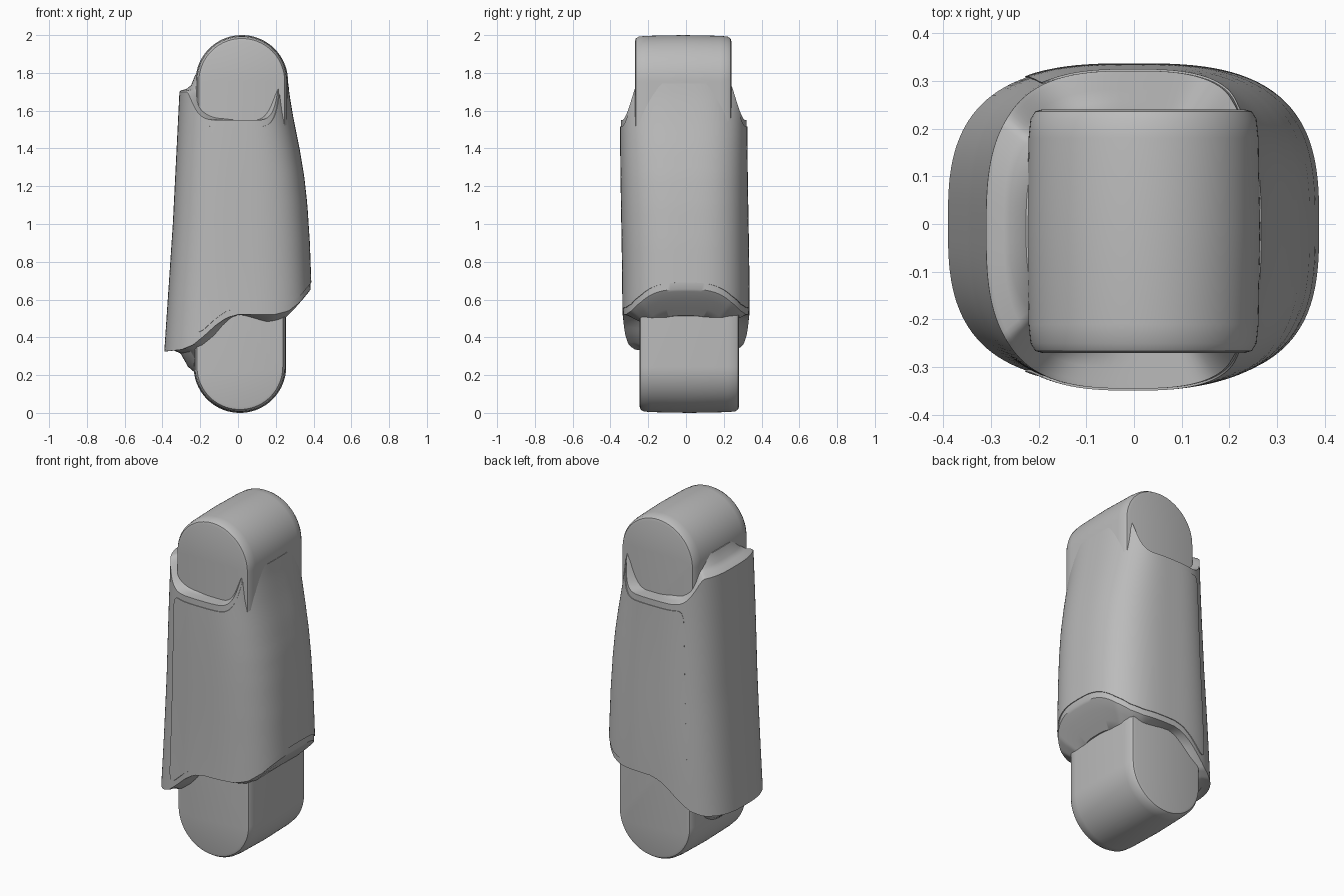
import bpy
import bmesh
from math import cos, sin, pi, sqrt, radians

if "Cube" in bpy.data.objects:
    bpy.data.objects.remove(bpy.data.objects["Cube"], do_unlink=True)

grey = bpy.data.materials.new("plain grey")
grey.use_nodes = True
grey.diffuse_color = (0.5, 0.5, 0.5, 1)
grey.node_tree.nodes["Principled BSDF"].inputs["Base Color"].default_value = (0.5, 0.5, 0.5, 1)


def interp(table, t):
    """Smoothed lookup in a list of (t, value) pairs."""
    if t <= table[0][0]:
        return table[0][1]
    for (t0, v0), (t1, v1) in zip(table, table[1:]):
        if t <= t1:
            return v0 + (v1 - v0) * (t - t0) / (t1 - t0)
    return table[-1][1]


def smooth(a, b, t):
    t = min(1, max(0, (t - a) / (b - a)))
    return t * t * (3 - 2 * t)


def loft(name, rings, closed=True, caps=True):
    """Skin a list of equally long point rings."""
    bm = bmesh.new()
    rows = [[bm.verts.new(p) for p in ring] for ring in rings]
    n = len(rows[0])
    for low, high in zip(rows, rows[1:]):
        for i in range(n if closed else n - 1):
            j = (i + 1) % n
            bm.faces.new((low[i], low[j], high[j], high[i]))
    if caps:
        bm.faces.new(rows[0][::-1])
        bm.faces.new(rows[-1])
    bmesh.ops.recalc_face_normals(bm, faces=bm.faces)
    mesh = bpy.data.meshes.new(name)
    bm.to_mesh(mesh)
    bm.free()
    obj = bpy.data.objects.new(name, mesh)
    bpy.context.collection.objects.link(obj)
    mesh.materials.append(grey)
    bpy.ops.object.select_all(action='DESELECT')
    obj.select_set(True)
    bpy.context.view_layer.objects.active = obj
    bpy.ops.object.shade_smooth_by_angle(angle=radians(35))
    return obj


# Shell shape: side widths by height, and rim heights by direction
OUTER = [(0.5, 0.388), (0.65, 0.385), (0.9, 0.376), (1.1, 0.363), (1.25, 0.347),
         (1.4, 0.322), (1.55, 0.292), (1.68, 0.27), (1.78, 0.26)]
INNER = [(0.33, 0.39), (1.0, 0.345), (1.7, 0.31)]
BOTTOM = [(-0.39, 0.325), (-0.3, 0.335), (-0.24, 0.36), (-0.18, 0.41), (-0.12, 0.465),
          (-0.06, 0.505), (0, 0.52), (0.2, 0.522), (0.27, 0.54), (0.33, 0.585), (0.39, 0.655)]


def power(v):
    return (1 if v > 0 else -1) * abs(v) ** 0.69


def shell_point(angle, z, scale=1.0):
    c, s = power(cos(angle)), power(sin(angle))
    wide = interp(OUTER if c > 0 else INNER, z)
    lean = -0.012 * smooth(0.5, 1.55, z)
    return (c * wide * scale, (s * 0.333 + lean) * scale, z)


def bottom_rim(angle):
    return interp(BOTTOM, 0.39 * power(cos(angle)))


def top_rim(angle):
    y = 0.33 * abs(power(sin(angle)))
    high = 1.78 if cos(angle) > 0 else 1.7
    return 1.55 + (high - 1.55) * smooth(0.325, 0.22, y)


# Shell body, with undercut bottom and recessed shoulder
STEPS = 144
angles = [2 * pi * i / STEPS for i in range(STEPS)]
rings = []
for scale, drop_out, drop_in in ((0.5, 0.15, 0.14), (0.68, 0.14, 0.08), (0.78, 0.1, 0.01),
                                 (0.9, 0.05, -0.01), (0.98, 0.012, 0.0)):
    ring = []
    for a in angles:
        x, y, z = shell_point(a, bottom_rim(a), scale)
        k = cos(a)
        ring.append((x, y, z - drop_out * max(0, k) - drop_in * max(0, -k)))
    rings.append(ring)
for k in range(25):
    rings.append([shell_point(a, bottom_rim(a) + (top_rim(a) - bottom_rim(a)) * k / 24) for a in angles])
for scale, rise in ((0.97, 0.008), (0.88, 0.015), (0.8, 0.035), (0.73, 0.09), (0.5, 0.1)):
    ring = []
    for a in angles:
        x, y, z = shell_point(a, top_rim(a), scale)
        ring.append((x, y, z + rise * max(0, -cos(a))))
    rings.append(ring)
loft("shell", rings)

# Raised cover panel wrapping the outer side
COLS, ROWS = 110, 24
rings = []
for k in range(-1, ROWS + 2):
    ring = []
    for i in range(-1, COLS + 2):
        u = 2 * min(COLS, max(0, i)) / COLS - 1
        v = min(ROWS, max(0, k)) / ROWS
        a = u * radians(118)
        t = max(0, (abs(u) - 0.93) / 0.07)
        inset = 0.06 * (1 - sqrt(max(0, 1 - t * t)))
        low = bottom_rim(a) + 0.035 + inset
        high = top_rim(a) - 0.035 - inset
        edge = k in (-1, ROWS + 1) or i in (-1, COLS + 1)
        ring.append(shell_point(a, low + (high - low) * v, 0.99 if edge else 1.012))
    rings.append(ring)
loft("cover_panel", rings, closed=False, caps=False)


# Joint ends: rounded bars with softened rims and flat end discs
def joint(name, cx, cz, radius, y0, y1, up, tail):
    rings = []
    for y, inset in ((y0, 0.028), (y0 + 0.004, 0.014), (y0 + 0.02, 0.004), (y0 + 0.06, 0.0),
                     ((y0 + y1) / 2, -0.004), (y1 - 0.06, 0.0), (y1 - 0.02, 0.004),
                     (y1 - 0.004, 0.014), (y1, 0.028)):
        r = radius - inset
        ring = [(cx + r * cos(pi * i / 48), y, cz + up * r * sin(pi * i / 48)) for i in range(49)]
        ring += [(cx - r, y, cz - up * tail), (cx + r, y, cz - up * tail)]
        rings.append(ring)
    loft(name, rings)


joint("upper_joint", 0.02, 1.755, 0.241, -0.27, 0.24, 1, 0.5)
joint("lower_joint", 0.01, 0.245, 0.241, -0.245, 0.28, -1, 0.5)
